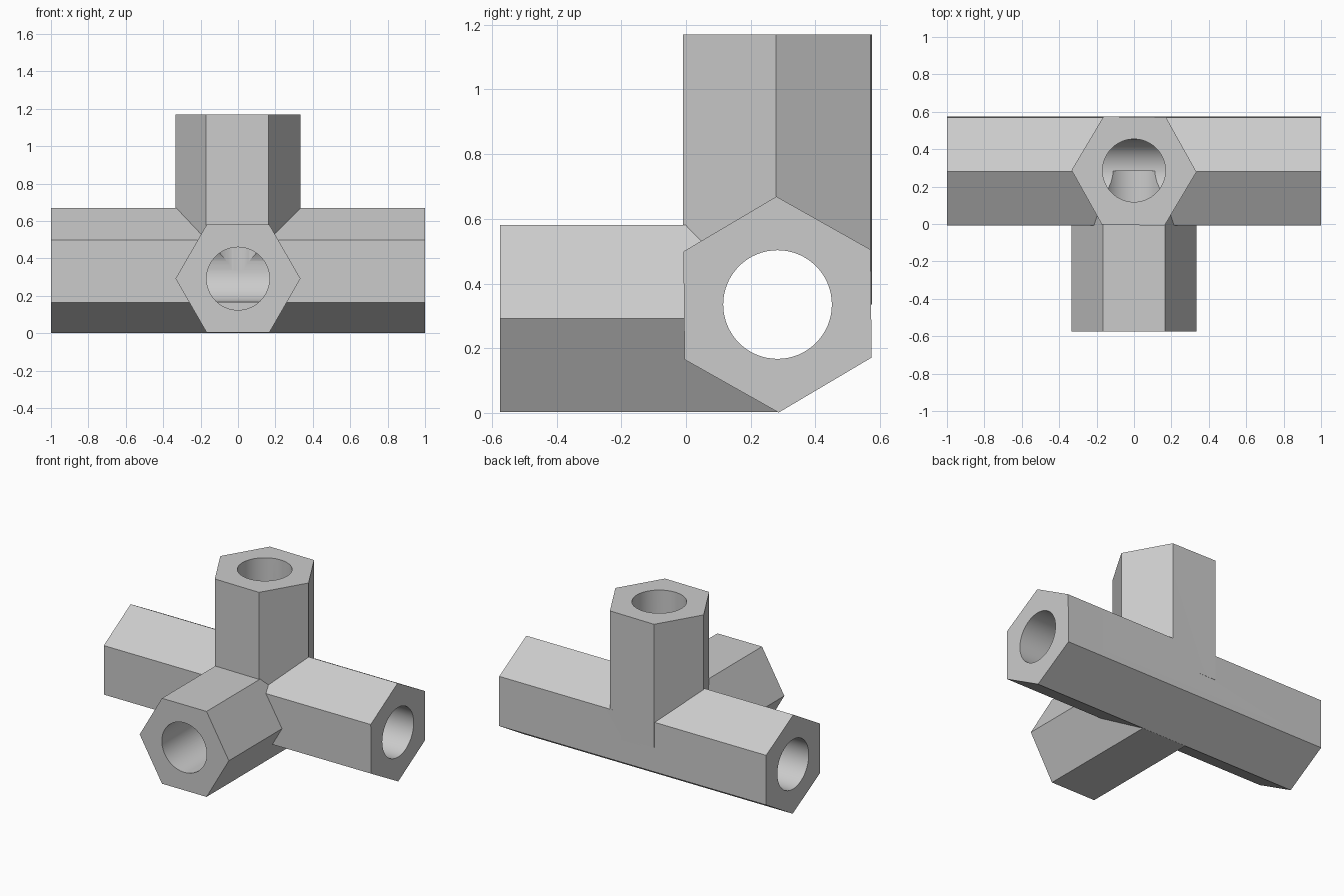
import bpy
import bmesh
from math import cos, sin, radians
from mathutils import Vector

cube = bpy.data.objects.get("Cube")
if cube:
    bpy.data.objects.remove(cube, do_unlink=True)

grey = bpy.data.materials.new("plain grey")
grey.use_nodes = True
colour = (0.6, 0.6, 0.6, 1)
grey.diffuse_color = colour
grey.node_tree.nodes["Principled BSDF"].inputs["Base Color"].default_value = colour

X, Y, Z = Vector((1, 0, 0)), Vector((0, 1, 0)), Vector((0, 0, 1))


def prism(name, sides, radius, start, end, u, v, spin=0):
    """Regular prism from start to end, with its cross-section in the u, v plane."""
    start, end = Vector(start), Vector(end)
    bm = bmesh.new()
    ring = []
    for i in range(sides):
        a = radians(spin + 360 * i / sides)
        ring.append(bm.verts.new(start + radius * (u * cos(a) + v * sin(a))))
    base = bm.faces.new(ring)
    new = bmesh.ops.extrude_face_region(bm, geom=[base], use_keep_orig=True)["geom"]
    moved = [g for g in new if isinstance(g, bmesh.types.BMVert)]
    bmesh.ops.translate(bm, verts=moved, vec=end - start)
    bmesh.ops.recalc_face_normals(bm, faces=bm.faces)
    mesh = bpy.data.meshes.new(name)
    bm.to_mesh(mesh)
    bm.free()
    mesh.materials.append(grey)
    obj = bpy.data.objects.new(name, mesh)
    bpy.context.collection.objects.link(obj)
    return obj


def combine(target, other, operation):
    mod = target.modifiers.new(operation.lower(), 'BOOLEAN')
    mod.operation, mod.solver, mod.object = operation, 'EXACT', other
    bpy.context.view_layer.objects.active = target
    bpy.ops.object.modifier_apply(modifier=mod.name)
    bpy.data.objects.remove(other, do_unlink=True)


# Hexagonal arms
HEX, BORE, MID = 0.334, 0.168, 0.283
body = prism("pipe_connector", 6, HEX, (-1, MID, 0.335), (1, MID, 0.335), Y, Z, 90.6)
upright = prism("upright_arm", 6, HEX, (0, MID, 0.335), (0, MID, 1.17), X, Y, -0.8)
front = prism("front_arm", 6, HEX, (0, -0.575, 0.292), (0, MID, 0.292), X, Z)
for arm in (upright, front):
    combine(body, arm, 'UNION')

# Round bores meeting at the middle
bores = [
    prism("cross_bore", 64, BORE, (-1.1, MID, 0.335), (1.1, MID, 0.335), Y, Z),
    prism("upright_bore", 64, BORE, (0, 0.286, 0.335), (0, 0.286, 1.3), X, Y),
    prism("front_bore", 64, BORE, (0, -0.7, 0.292), (0, MID, 0.292), X, Z),
]
for bore in bores:
    bore.hide_render = True
    combine(body, bore, 'DIFFERENCE')

# Smooth bores, crisp hexagon edges
bpy.ops.object.select_all(action='DESELECT')
body.select_set(True)
bpy.context.view_layer.objects.active = body
bpy.ops.object.shade_smooth_by_angle(angle=radians(25))
